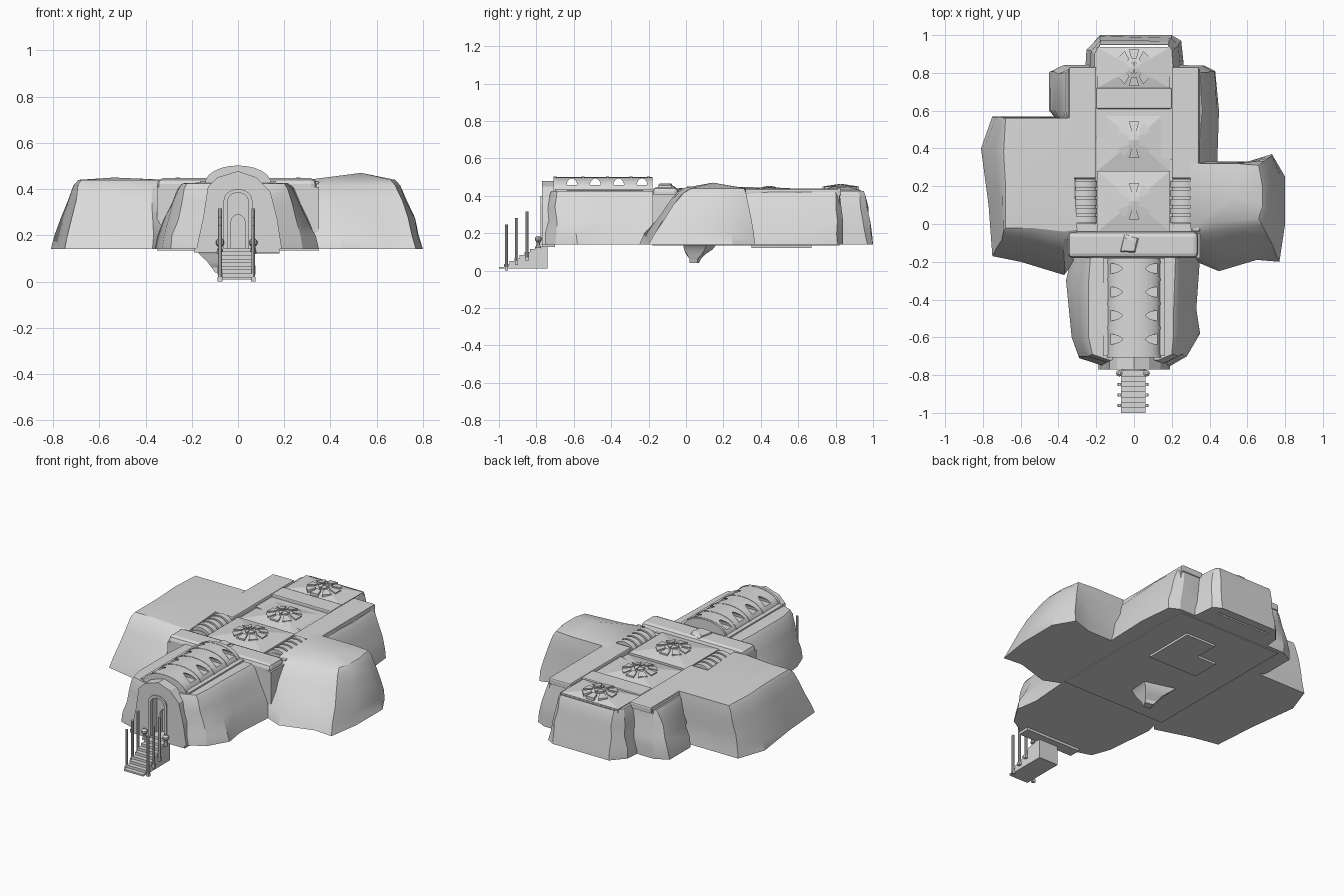
import bpy, bmesh, random
from math import sin, cos, pi
from mathutils import Vector

random.seed(4)
FLOOR = 0.14
ROOF = 0.44

cube = bpy.data.objects.get("Cube")
if cube:
    bpy.data.objects.remove(cube)

stone = bpy.data.materials.new("grey stone")
stone.use_nodes = True
stone.diffuse_color = (0.7, 0.7, 0.7, 1)
stone.node_tree.nodes["Principled BSDF"].inputs["Base Color"].default_value = stone.diffuse_color


def finish(name, bm, smooth=False):
    """Turn a bmesh into a named stone object."""
    bmesh.ops.recalc_face_normals(bm, faces=bm.faces)
    mesh = bpy.data.meshes.new(name)
    bm.to_mesh(mesh)
    bm.free()
    mesh.materials.append(stone)
    obj = bpy.data.objects.new(name, mesh)
    bpy.context.collection.objects.link(obj)
    if smooth:
        bpy.ops.object.select_all(action='DESELECT')
        obj.select_set(True)
        bpy.context.view_layer.objects.active = obj
        bpy.ops.object.shade_smooth_by_angle(angle=pi / 7)
    return obj


def loft(name, rings, crown=None, smooth=False):
    """Skin a stack of rings; the top is flat or rises to a crown point."""
    bm = bmesh.new()
    rows = [[bm.verts.new(p) for p in ring] for ring in rings]
    n = len(rows[0])
    for low, high in zip(rows, rows[1:]):
        for i in range(n):
            j = (i + 1) % n
            bm.faces.new((low[i], low[j], high[j], high[i]))
    bm.faces.new(rows[0][::-1])
    if crown:
        tip = bm.verts.new(crown)
        for i in range(n):
            bm.faces.new((rows[-1][i], rows[-1][(i + 1) % n], tip))
    else:
        bm.faces.new(rows[-1])
    return finish(name, bm, smooth)


def rock(name, base, top, low=FLOOR, high=ROOF, crown=0.01, rough=0.008):
    """Weathered wall flaring from the top outline to the base outline."""
    rings = []
    for rise, lean in ((0, 0), (.2, .12), (.45, .35), (.7, .6), (.92, .82), (1, 1)):
        ring = []
        for a, b in zip(base, top):
            p = Vector(a).lerp(Vector(b), lean)
            r = rough if 0 < rise < .9 else 0
            ring.append((p.x + random.uniform(-r, r), p.y + random.uniform(-r, r),
                         low + (high - low) * rise))
        rings.append(ring)
    middle = sum((Vector(p) for p in top), Vector((0, 0))) / len(top)
    return loft(name, rings, (middle.x, middle.y, high + crown), True)


def prism(name, outline, start, end, axis='y', smooth=False):
    """Extrude an outline of (side, height) pairs along x or y."""
    def place(u, z, d):
        return (u, d, z) if axis == 'y' else (d, u, z)
    return loft(name, [[place(u, z, d) for u, z in outline] for d in (start, end)], None, smooth)


def box(name, x, y, z, bevel=0):
    obj = prism(name, [(x[0], z[0]), (x[1], z[0]), (x[1], z[1]), (x[0], z[1])], *y)
    if bevel:
        mod = obj.modifiers.new("soft edge", 'BEVEL')
        mod.width, mod.segments = bevel, 2
    return obj


def arch(centre, width, spring, rise, foot=None, steps=12):
    """Half ellipse outline, standing on straight legs when foot is given."""
    pts = [(centre + width * cos(pi * i / steps), spring + rise * sin(pi * i / steps))
           for i in range(steps + 1)]
    return pts if foot is None else [(centre + width, foot)] + pts + [(centre - width, foot)]


def carve(target, cutter):
    cutter.hide_render = True
    mod = target.modifiers.new("carve", 'BOOLEAN')
    mod.operation, mod.solver, mod.object = 'DIFFERENCE', 'EXACT', cutter
    bpy.context.view_layer.objects.active = target
    bpy.ops.object.modifier_apply(modifier=mod.name)
    bpy.data.objects.remove(cutter)


# Rock walls of the two side wings, the front wing and the rear
rock("right_wing",
     [(-.33, -.22), (-.37, -.27), (-.6, -.2), (-.75, -.17), (-.77, .1), (-.81, .4), (-.75, .57), (-.34, .57)],
     [(-.3, -.03), (-.37, -.04), (-.55, -.02), (-.68, -.02), (-.68, .2), (-.69, .38), (-.68, .56), (-.34, .56)])
rock("left_wing",
     [(.34, .33), (.6, .33), (.73, .37), (.8, .25), (.8, 0), (.77, -.2), (.65, -.19), (.45, -.25), (.33, -.2)],
     [(.3, .32), (.55, .32), (.66, .31), (.68, .2), (.68, .1), (.66, .03), (.55, .02), (.42, .01), (.3, -.02)],
     crown=.03)
front = rock("front_wing",
             [(-.33, -.17), (-.36, -.3), (-.33, -.6), (-.29, -.71), (-.16, -.75),
              (.16, -.77), (.28, -.7), (.35, -.58), (.33, -.45), (.35, -.17)],
             [(-.23, -.17), (-.24, -.3), (-.24, -.6), (-.22, -.69), (-.13, -.72),
              (.13, -.72), (.2, -.69), (.21, -.58), (.21, -.45), (.22, -.17)], high=.425)
rock("rear_shoulders",
     [(-.36, .5), (-.45, .6), (-.45, .8), (-.37, .84), (.37, .84), (.43, .81), (.45, .6), (.44, .3)],
     [(-.34, .5), (-.36, .6), (-.36, .8), (-.33, .82), (.32, .82), (.35, .8), (.36, .6), (.34, .3)],
     high=.42, crown=0)
rear = rock("rear_block",
            [(-.26, .78), (-.25, .92), (-.18, 1), (.2, 1), (.25, .97), (.27, .78)],
            [(-.21, .78), (-.21, .9), (-.18, .95), (.18, .95), (.2, .92), (.21, .78)], high=.425, crown=0)

# Core and the raised roof frame
box("core", (-.35, .35), (-.18, .82), (FLOOR - .005, .41))
for side, tag in ((-1, "right"), (1, "left")):
    x = sorted((side * .2, side * .345))
    box(tag + "_roof_rail", x, (.24, .83), (.4, ROOF), .008)
    box(tag + "_roof_ledge", sorted((side * .31, side * .35)), (-.04, .82), (.3, .436), .008)
    # Ribbed vents between the roof panels and the wings
    for i in range(5):
        y = .005 + i * .047
        prism(tag + "_vent_rib", arch(side * .26, .068, .4, .05), y, y + .034, smooth=True)
    prism(tag + "_vent_core", arch(side * .26, .06, .4, .03), 0, .235, smooth=True)
box("roof_crossbar", (-.2, .2), (.61, .72), (.4, ROOF), .006)
box("front_crossbar", (-.35, .34), (-.18, -.04), (.36, .447), .025)
rock("crossbar_boulder", [(-.08, -.16), (.02, -.17), (.04, -.07), (-.06, -.05)],
     [(-.05, -.14), (0, -.14), (.01, -.09), (-.04, -.08)], low=.43, high=.465, crown=0)


# Shallow pyramid roof panels, each carrying a round petal window
def roof_panel(y0, y1, base, apex):
    mid = (y0 + y1) / 2
    corners = [(-.195, y0), (.19, y0), (.19, y1), (-.195, y1)]
    loft("roof_panel", [[(x, y, .39) for x, y in corners], [(x, y, base) for x, y in corners]], (0, mid, apex))
    slope = (apex - base) / .19

    def petal(name, inner, outer, half, turn):
        plan = []
        for r, a in ((inner, -half), (outer, -half), (outer, half), (inner, half)):
            plan.append((r * cos(turn + a), mid + r * sin(turn + a), apex - slope * r))
        loft(name, [[(x, y, z + lift) for x, y, z in plan] for lift in (-.01, .007)])
    for i in range(8):
        petal("window_petal", .05, .1, .27, i * pi / 4)
    for i in range(4):
        petal("window_hub", .006, .036, .65, (i + .5) * pi / 2)


roof_panel(-.04, .28, .425, .455)
roof_panel(.28, .61, .412, .447)
roof_panel(.72, .935, .43, .457)
carve(rear, box("rear_gap", (-.18, .18), (.936, .947), (.1, .6)))

# Barrel vault over the front wing, with arched windows through both sides
vault = prism("front_vault", arch(0, .14, .425, .075), -.7, -.18, smooth=True)
for i in range(4):
    carve(vault, prism("window_cutter", arch(-.61 + i * .125, .028, .458, .034), -.3, .3, 'x'))
for y in (-.7, -.55, -.42, -.295, -.2):
    prism("vault_rib", arch(0, .143, .425, .077), y - .008, y + .008, smooth=True)
for side in (-1, 1):
    box("vault_gutter", sorted((side * .13, side * .165)), (-.7, -.18), (.4, .436))

# Entrance facade, carved doorway, surround and inner door
facade = prism("entrance_facade",
               [(-.18, FLOOR), (-.15, .28), (-.13, .41), (-.09, .45), (0, .478),
                (.08, .45), (.14, .39), (.17, .27), (.19, FLOOR)], -.77, -.69)
for wall in (front, facade):
    carve(wall, prism("door_cutter", arch(0, .05, .35, .045, FLOOR + .002), -.9, -.66))
surround = prism("door_surround", arch(0, .062, .35, .05, FLOOR), -.778, -.755)
carve(surround, prism("surround_cutter", arch(0, .045, .345, .04, .1), -.9, -.6))
door = prism("inner_arch", arch(0, .052, .35, .045, FLOOR), -.71, -.67)
carve(door, prism("inner_cutter", arch(0, .03, .255, .035, .1), -.9, -.685))
box("door_sill", (-.19, .18), (-.77, -.7), (.125, .145))

# Stairs as one stepped profile
count = 8
profile = [(-.74, .01), (-1, .01)]
for i in range(count):
    z = .02 + i * .11 / (count - 1)
    y = -1 + i * .22 / count
    profile += [(y, z), (y + .22 / count, z)]
profile.append((-.74, .13))
prism("stairs", profile, -.07, .06, 'x')


# Round posts and lamps beside the stairs
def turned(name, x, y, radii, sides=8):
    loft(name, [[(x + r * cos(2 * pi * k / sides), y + r * sin(2 * pi * k / sides), z)
                 for k in range(sides)] for r, z in radii], None, True)


for x in (-.078, .066):
    for y, foot, head in ((-.96, 0, .245), (-.905, .03, .28), (-.85, .05, .315)):
        turned("stair_post", x, y, [(.008, foot), (.008, head)])
        box("post_bracket", (x - .01, x + .01), (y - .008, y + .008), (foot, foot + .02))
    turned("lamp", x, -.79, [(.014, .12), (.008, .15), (.018, .163), (.018, .175), (.008, .185)])

# Underside: hanging rock and stepped plates
rock("hanging_rock", [(-.1, .02), (-.05, .02), (-.03, .06), (-.08, .07)],
     [(-.2, -.02), (.02, -.02), (.03, .12), (-.19, .18)], low=.04, high=.145, crown=0)
box("under_plate", (-.15, .18), (.35, .52), (.122, .14))
box("under_plate_step", (-.02, .18), (.52, .67), (.122, .14))
